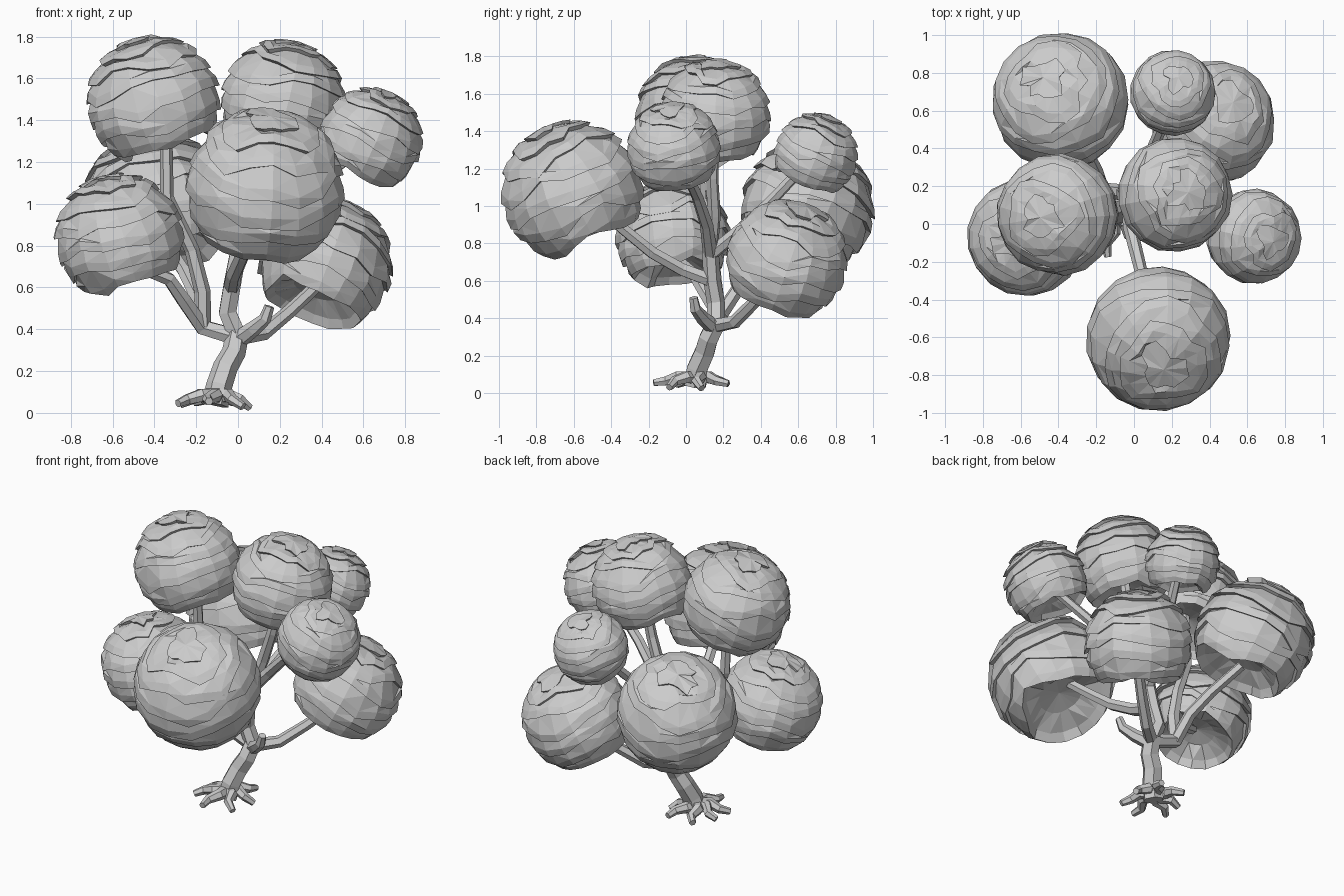
import bpy
import bmesh
import math
import random
from mathutils import Vector

random.seed(4)
cube = bpy.data.objects.get("Cube")
if cube:
    bpy.data.objects.remove(cube, do_unlink=True)

grey = bpy.data.materials.new("plain grey")
grey.use_nodes = True
tone = (0.6, 0.6, 0.6, 1)
grey.diffuse_color = tone
grey.node_tree.nodes["Principled BSDF"].inputs["Base Color"].default_value = tone


def add_object(name, data):
    obj = bpy.data.objects.new(name, data)
    obj.data.materials.append(grey)
    bpy.context.collection.objects.link(obj)
    return obj


# Faceted limb that follows a few points and tapers
def limb(name, points, start, end):
    curve = bpy.data.curves.new(name, "CURVE")
    curve.dimensions = "3D"
    curve.bevel_depth = 1
    curve.bevel_resolution = 1
    curve.use_fill_caps = True
    spline = curve.splines.new("POLY")
    spline.points.add(len(points) - 1)
    spline.use_smooth = False
    for i, (point, co) in enumerate(zip(spline.points, points)):
        point.co = (*co, 1)
        point.radius = start + (end - start) * i / (len(points) - 1)
    obj = add_object(name, curve)
    bpy.ops.object.select_all(action="DESELECT")
    obj.select_set(True)
    bpy.context.view_layer.objects.active = obj
    bpy.ops.object.convert(target="MESH")
    return obj


# Layered leaf dome: overlapping ragged skirts, hollow beneath, tilted outward
def clump(name, centre, radius, tilt, segments=17, layers=7, reach=132):
    bm = bmesh.new()
    outward = Vector((centre[0], centre[1] - 0.12, 0)).normalized()
    axis = (Vector((0, 0, math.cos(tilt))) + outward * math.sin(tilt)).normalized()
    turn = Vector((0, 0, 1)).rotation_difference(axis)

    def ring(angles, scale):
        verts = []
        for i, a in enumerate(angles):
            around = math.tau * i / segments
            r = radius * scale * random.uniform(0.985, 1.01)
            local = Vector((math.sin(a) * math.cos(around),
                            math.sin(a) * math.sin(around), math.cos(a)))
            verts.append(bm.verts.new(turn @ local * r + Vector(centre)))
        return verts

    def bridge(upper, lower):
        for i in range(segments):
            j = (i + 1) % segments
            bm.faces.new((upper[i], lower[i], lower[j], upper[j]))

    def fan(tip, verts, flip):
        for i in range(segments):
            tri = [tip, verts[i], verts[(i + 1) % segments]]
            bm.faces.new(tri[::-1] if flip else tri)

    step = math.radians(reach) / layers
    top = bm.verts.new(turn @ Vector((0, 0, radius * 0.99)) + Vector(centre))
    upper = None
    for k in range(1, layers + 1):
        wave = random.uniform(0, math.tau)
        edge = [step * (k + 0.2 * math.sin(3 * math.tau * i / segments + wave)
                        + random.uniform(-0.24, 0.24)) for i in range(segments)]
        if upper:
            middle = ring([a - step * 0.45 for a in edge], 1.0)
            bridge(upper, middle)
            lower = ring(edge, 1.015)
            bridge(middle, lower)
        else:
            lower = ring(edge, 1.0)
            fan(top, lower, False)
        tuck = 0.95 if k < layers else 0.86
        upper = ring([a - step * 0.05 for a in edge], tuck)
        bridge(lower, upper)

    # Recessed underside
    inner = ring([math.radians(reach + 8)] * segments, 0.55)
    bridge(upper, inner)
    hollow = bm.verts.new(turn @ Vector((0, 0, -radius * 0.35)) + Vector(centre))
    fan(hollow, inner, True)
    bmesh.ops.triangulate(bm, faces=[f for f in bm.faces if len(f.verts) == 4])
    bmesh.ops.recalc_face_normals(bm, faces=bm.faces)
    mesh = bpy.data.meshes.new(name)
    bm.to_mesh(mesh)
    bm.free()
    return add_object(name, mesh)


# Foliage
for name, centre, radius, tilt in [
    ("front_foliage", (0.13, -0.61, 1.08), 0.38, 0.45),
    ("back_right_foliage", (-0.39, 0.65, 0.99), 0.36, 0.45),
    ("back_left_foliage", (0.42, 0.54, 0.71), 0.325, 0.48),
    ("back_upper_foliage", (0.205, 0.695, 1.275), 0.225, 0.4),
    ("top_right_foliage", (-0.405, 0.05, 1.49), 0.32, 0.3),
    ("top_left_foliage", (0.215, 0.155, 1.49), 0.3, 0.25),
    ("right_foliage", (-0.57, -0.07, 0.84), 0.31, 0.3),
    ("left_foliage", (0.635, -0.065, 1.31), 0.25, 0.45),
]:
    clump(name, centre, radius, tilt)

# Trunk
fork = (0, 0.16, 0.36)
limb("trunk", [(-0.11, 0.05, 0.04), (-0.09, 0.06, 0.13), (-0.06, 0.1, 0.22),
               (-0.02, 0.12, 0.29), (0, 0.17, 0.39)], 0.065, 0.055)
limb("broken_branch", [(-0.01, 0.16, 0.34), (0.07, 0.09, 0.4),
                       (0.13, 0.05, 0.45), (0.15, 0.04, 0.51)], 0.045, 0.024)

# Branches
crook = (-0.03, 0.14, 0.6)
bend = (-0.17, 0.18, 0.41)
limb("main_branch", [fork, (-0.05, 0.16, 0.48), crook, (0, 0.13, 0.76)], 0.05, 0.045)
limb("left_branch", [(0, 0.13, 0.74), (0.15, 0.11, 0.9), (0.3, 0.06, 1.05),
                     (0.57, -0.03, 1.25)], 0.04, 0.028)
limb("top_left_branch", [(0, 0.13, 0.74), (0.08, 0.15, 0.95), (0.15, 0.14, 1.15),
                         (0.2, 0.15, 1.4)], 0.04, 0.03)
limb("back_upper_branch", [(0, 0.13, 0.74), (0.06, 0.3, 0.88), (0.12, 0.45, 1.02),
                           (0.19, 0.62, 1.2)], 0.038, 0.028)
limb("front_branch", [crook, (-0.02, -0.02, 0.66), (0.02, -0.18, 0.75),
                      (0.06, -0.34, 0.88), (0.1, -0.48, 1)], 0.04, 0.03)
limb("back_left_branch", [fork, (0.12, 0.26, 0.38), (0.24, 0.36, 0.48),
                          (0.4, 0.5, 0.63)], 0.04, 0.03)
limb("right_branch", [fork, bend, (-0.26, 0.1, 0.54), (-0.33, 0.04, 0.64),
                      (-0.48, -0.03, 0.7)], 0.045, 0.03)
limb("top_right_branch", [bend, (-0.17, 0.16, 0.58), (-0.22, 0.14, 0.78),
                          (-0.34, 0.08, 1.03), (-0.345, 0.06, 1.4)], 0.042, 0.03)
limb("back_right_branch", [bend, (-0.2, 0.28, 0.56), (-0.26, 0.4, 0.68),
                           (-0.35, 0.58, 0.82)], 0.04, 0.03)

# Roots
for i, (angle, length, drop) in enumerate([
    (10, 0.17, 0.025), (62, 0.2, 0.05), (115, 0.2, 0.05), (165, 0.17, 0.04),
    (205, 0.2, 0.045), (260, 0.22, 0.055), (312, 0.19, 0.03),
]):
    points = []
    for part, side, z in [(0, 0, 0.08), (0.4, 0.02, 0.085), (0.7, -0.01, 0.065), (1, 0.01, drop)]:
        a = math.radians(angle)
        points.append((-0.11 + part * length * math.cos(a) - side * math.sin(a),
                       0.045 + part * length * math.sin(a) + side * math.cos(a), z))
    limb(f"root_{i + 1}", points, 0.042, 0.02)
